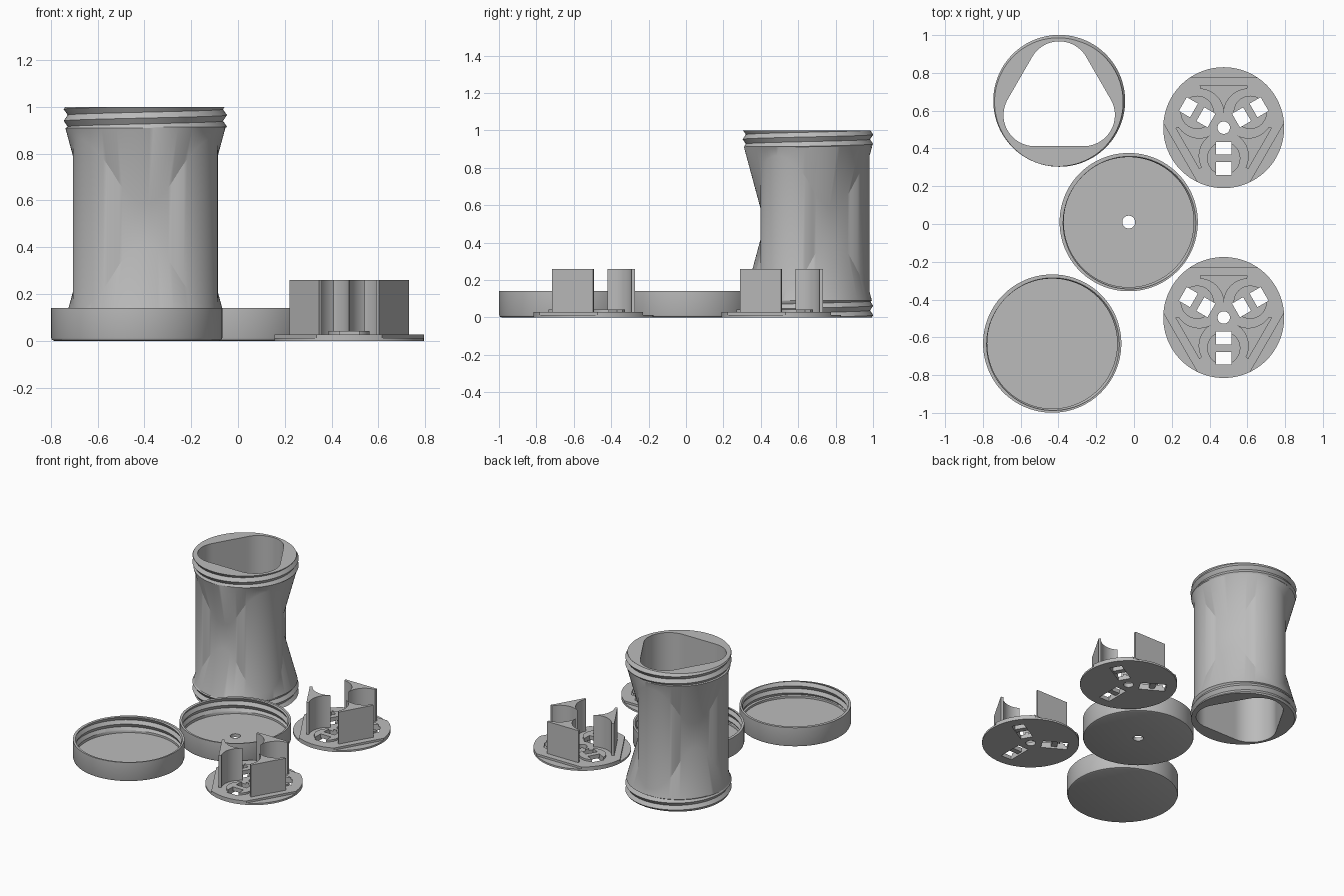
import bpy, bmesh, math
from mathutils import Matrix

if "Cube" in bpy.data.objects:
    bpy.data.objects.remove(bpy.data.objects["Cube"], do_unlink=True)

grey = bpy.data.materials.new("plain_grey")
grey.use_nodes = True
grey.diffuse_color = (0.5, 0.5, 0.5, 1)
grey.node_tree.nodes["Principled BSDF"].inputs["Base Color"].default_value = (0.5, 0.5, 0.5, 1)

SEGMENTS = 120
PITCH = 0.05


def finish(name, bm, location=(0, 0, 0)):
    bmesh.ops.remove_doubles(bm, verts=bm.verts, dist=0.00005)
    bmesh.ops.recalc_face_normals(bm, faces=bm.faces)
    mesh = bpy.data.meshes.new(name)
    bm.to_mesh(mesh)
    bm.free()
    mesh.materials.append(grey)
    ob = bpy.data.objects.new(name, mesh)
    bpy.context.collection.objects.link(ob)
    ob.location = location
    return ob


def smooth(ob):
    bpy.ops.object.select_all(action="DESELECT")
    ob.select_set(True)
    bpy.context.view_layer.objects.active = ob
    bpy.ops.object.shade_smooth_by_angle(angle=math.radians(25))


def sweep(name, column, location, closed=True):
    """Skin the (radius, height) columns returned for each turn fraction."""
    bm = bmesh.new()
    rings = []
    for i in range(SEGMENTS + 1):
        t = i / SEGMENTS
        a = math.tau * t
        rings.append([bm.verts.new((r * math.cos(a), r * math.sin(a), z))
                      for r, z in column(t)])
    count = len(rings[0])
    for a, b in zip(rings, rings[1:]):
        for j in range(count if closed else count - 1):
            k = (j + 1) % count
            bm.faces.new((a[j], b[j], b[k], a[k]))
    ob = finish(name, bm, location)
    smooth(ob)
    return ob


def thread(t, z0, z1, root, depth):
    """Helical V-thread profile at turn fraction t."""
    points = []
    for k in range(2 * math.ceil((z1 - z0) / PITCH) + 3):
        z = min(z1, max(z0, z0 + PITCH * (k / 2 + t - 1)))
        phase = ((z - z0) / PITCH - t) % 1
        points.append((root + depth * abs(2 * phase - 1), z))
    return points


def rounded_triangle(t, corner, offset=0.15):
    """Polar radius of a rounded triangle pointing to +y."""
    third = math.tau / 3
    a = abs((math.tau * t - math.pi / 2 + third / 2) % third - third / 2)
    s60 = math.sin(math.pi / 3)
    if a < math.atan2(corner * s60, offset + corner / 2):
        return offset * math.cos(a) + math.sqrt(corner ** 2 - (offset * math.sin(a)) ** 2)
    return (offset / 2 + corner) / math.cos(math.pi / 3 - a)


# Tube: rounded triangular shell flaring into threaded round ends
def tube_column(t):
    inner = rounded_triangle(t, 0.165)
    outer = rounded_triangle(t, 0.18)
    drop = 0.09 + (0.342 - outer) / 0.27
    return ([(inner, 0)] + thread(t, 0, 0.085, 0.332, 0.017)
            + [(0.342, 0.09), (outer, drop), (outer, 1 - drop), (0.342, 0.91)]
            + thread(t, 0.915, 1, 0.332, 0.017) + [(inner, 1)])


sweep("tube_body", tube_column, (-0.396, 0.652, 0))


# Screw caps, one with a hole in its floor
def cap(name, location, hole):
    def column(t):
        inside = thread(t, 0.045, 0.14, 0.344, 0.014)
        return ([(hole, 0), (0.352, 0), (0.362, 0.004), (0.366, 0.014), (0.366, 0.14)]
                + inside[::-1] + [(0.346, 0.04), (0.346, 0.025), (hole, 0.025)])
    sweep(name, column, location, closed=hole > 0)


cap("plain_cap", (-0.433, -0.633, 0), 0)
cap("drilled_cap", (-0.028, 0.01, 0), 0.034)


def prism(bm, outline, z0, z1):
    low = [bm.verts.new((x, y, z0)) for x, y in outline]
    high = [bm.verts.new((x, y, z1)) for x, y in outline]
    bm.faces.new(low[::-1])
    bm.faces.new(high)
    for i in range(len(low)):
        j = (i + 1) % len(low)
        bm.faces.new((low[i], low[j], high[j], high[i]))


def turned(outline, degrees):
    c, s = math.cos(math.radians(degrees)), math.sin(math.radians(degrees))
    return [(x * c - y * s, x * s + y * c) for x, y in outline]


def arc(cx, cy, r, start, end, n):
    return [(cx + r * math.cos(math.radians(start + (end - start) * i / n)),
             cy + r * math.sin(math.radians(start + (end - start) * i / n)))
            for i in range(n + 1)]


def circle(cx, cy, r, n):
    return arc(cx, cy, r, 0, 360, n)[:-1]


def extruded(name, outlines, z0, z1):
    bm = bmesh.new()
    for outline in outlines:
        prism(bm, outline, z0, z1)
    return finish(name, bm)


def rect(x, y0, y1):
    return [(-x, y0), (x, y0), (x, y1), (-x, y1)]


def cut(ob, outlines):
    cutter = extruded("cutter", outlines, -0.1, 0.2)
    mod = ob.modifiers.new("cut", "BOOLEAN")
    mod.operation = "DIFFERENCE"
    mod.solver = "EXACT"
    mod.object = cutter
    bpy.context.view_layer.objects.active = ob
    bpy.ops.object.modifier_apply(modifier=mod.name)
    bpy.data.objects.remove(cutter, do_unlink=True)


TURNS = (0, 120, 240)
centre_hole = circle(0, 0, 0.033, 32)
slots = [turned(rect(0.042, -0.25, -0.075), a) for a in TURNS]
windows = [turned(rect(0.042, y, y + 0.068), a) for a in TURNS for y in (-0.25, -0.143)]

# Holder base disc with contact slots
base = extruded("holder_base", [circle(0, 0, 0.32, 96)], 0, 0.013)
cut(base, slots + [centre_hole])

# Raised deck, the disc trimmed by three flats
half = math.degrees(math.acos(0.265 / 0.32))
deck_outline = []
for a in TURNS:
    deck_outline += arc(0, 0, 0.32, 90 + a + half, 210 + a - half, 24)
deck = extruded("holder_deck", [deck_outline], 0.013, 0.028)
cut(deck, windows + [centre_hole])

# Round contact pads
pads = extruded("contact_pads", [turned(circle(0, -0.162, 0.088, 48), a) for a in TURNS],
                0.013, 0.042)
cut(pads, windows)

# Upright dividers: flat outside, hollowed by the neighbouring round bays
right_side = arc(0.13, 0.075, 0.13, 180, 93, 20)
left_side = [(-x, y) for x, y in right_side[:0:-1]]
divider = right_side + [(0.127, 0.222), (-0.127, 0.222)] + left_side
dividers = extruded("holder_dividers", [turned(divider, a) for a in TURNS], 0.02, 0.26)

# Place the two identical holders
for part in (base, deck, pads, dividers):
    smooth(part)
    copy = part.copy()
    copy.name = "front_" + part.name
    bpy.context.collection.objects.link(copy)
    part.location = (0.475, 0.51, 0)
    copy.location = (0.475, -0.495, 0)
    part.name = "back_" + part.name
